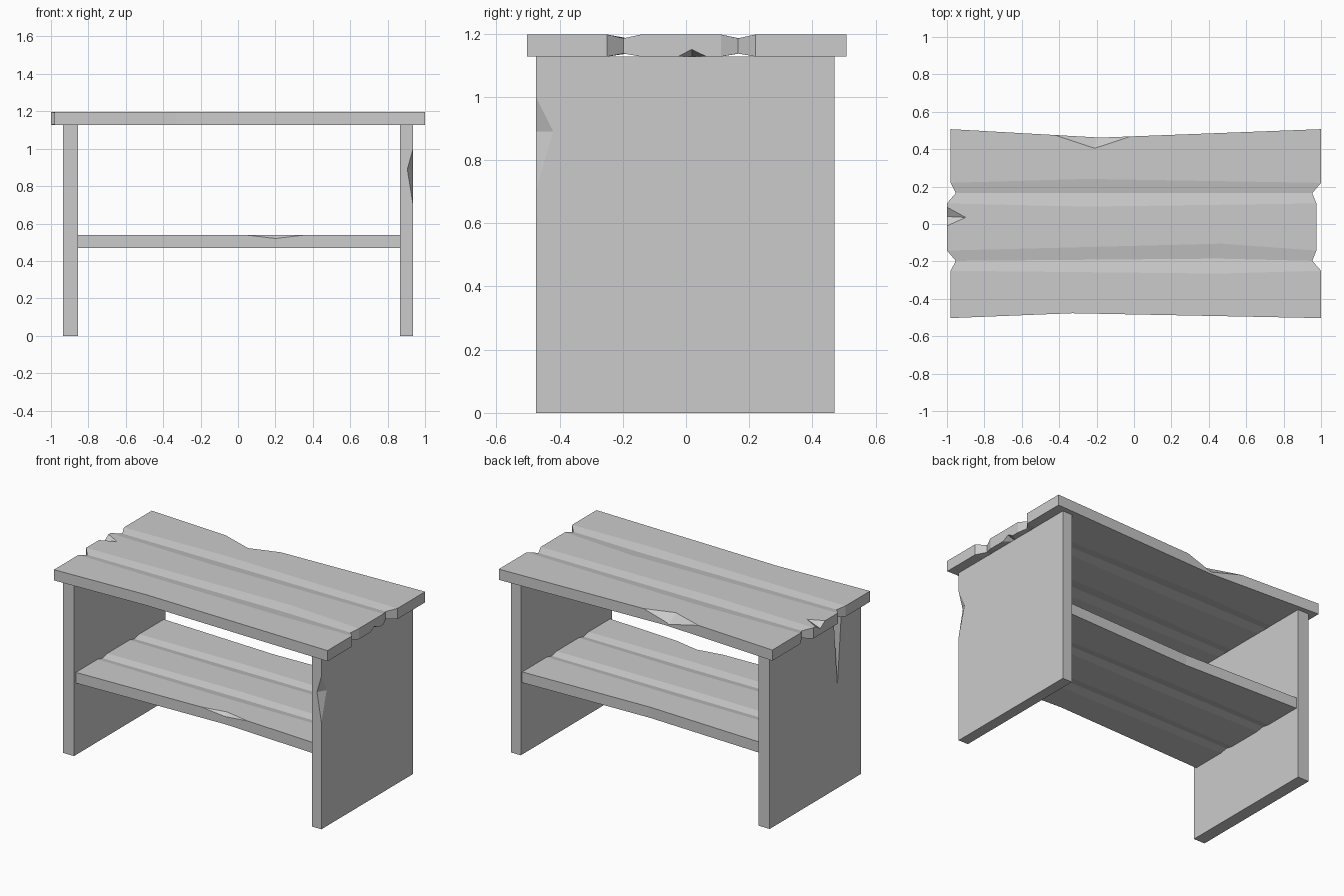
import bpy, bmesh
from mathutils import Vector

if "Cube" in bpy.data.objects:
    bpy.data.objects.remove(bpy.data.objects["Cube"])


def make_object(name, bm):
    bmesh.ops.recalc_face_normals(bm, faces=bm.faces)
    me = bpy.data.meshes.new(name)
    bm.to_mesh(me)
    bm.free()
    ob = bpy.data.objects.new(name, me)
    bpy.context.collection.objects.link(ob)
    return ob


def plank_slab(name, rows, z0, z1):
    """Rows run along x: (y_end, x_mid, y_mid, x_left, x_right, groove depth)."""
    bm = bmesh.new()
    grid = []
    for ye, xm, ym, xl, xr, d in rows:
        path = [(xl, ye), (xm, ym), (xr, ye)]
        grid.append([[bm.verts.new((x, y, z)) for x, y in path]
                     for z in (z0 + d * 0.8, z1 - d)])
    for a, b in zip(grid, grid[1:]):
        for lv in (0, 1):
            for i in (0, 1):
                bm.faces.new((a[lv][i], a[lv][i + 1], b[lv][i + 1], b[lv][i]))
        for i in (0, 2):
            bm.faces.new((a[0][i], b[0][i], b[1][i], a[1][i]))
    for r in (grid[0], grid[-1]):
        for i in (0, 1):
            bm.faces.new((r[0][i], r[0][i + 1], r[1][i + 1], r[1][i]))
    return make_object(name, bm)


def board(name, x0, x1, y0, y1, z0, z1):
    bm = bmesh.new()
    bmesh.ops.create_cube(bm, size=1)
    for v in bm.verts:
        v.co = ((x0 + x1) / 2 + v.co.x * (x1 - x0),
                (y0 + y1) / 2 + v.co.y * (y1 - y0),
                (z0 + z1) / 2 + v.co.z * (z1 - z0))
    return make_object(name, bm)


def chip(ob, a, b, p, q):
    """Nick the edge a-b; p and q are the crease ends on the two faces."""
    mid = (Vector(p) + Vector(q)) / 2
    bm = bmesh.new()
    v = [bm.verts.new(mid + (Vector(c) - mid) * 1.6) for c in (a, b, p, q)]
    for i, j, k in ((0, 1, 2), (0, 1, 3), (0, 2, 3), (1, 2, 3)):
        bm.faces.new((v[i], v[j], v[k]))
    cutter = make_object(ob.name + "_chip_cutter", bm)
    cutter.hide_render = True
    cutter.hide_set(True)
    mod = ob.modifiers.new("chip", 'BOOLEAN')
    mod.operation = 'DIFFERENCE'
    mod.solver = 'EXACT'
    mod.object = cutter


# Table top: three planks with worn edges and grooves between
top = plank_slab("table_top", [
    (-0.503, -0.33, -0.477, -0.98, 1.0, 0),
    (-0.25, 0.45, -0.265, -0.98, 1.0, 0),
    (-0.197, 0.45, -0.185, -0.953, 0.953, 0.012),
    (-0.142, 0.47, -0.105, -1.0, 0.975, 0),
    (0.11, -0.25, 0.093, -1.0, 0.975, 0),
    (0.165, -0.25, 0.167, -0.953, 0.953, 0.012),
    (0.22, -0.25, 0.241, -0.98, 1.0, 0),
    (0.507, -0.18, 0.462, -0.98, 1.0, 0)], 1.127, 1.197)
chip(top, (-1, 0.09, 1.197), (-1, -0.01, 1.197), (-0.9, 0.035, 1.197), (-1, 0.04, 1.165))
chip(top, (0.975, -0.025, 1.127), (0.975, 0.065, 1.127), (0.91, 0.02, 1.127), (0.975, 0.018, 1.15))
chip(top, (-0.42, 0.475, 1.197), (-0.02, 0.468, 1.197), (-0.21, 0.405, 1.197), (-0.2, 0.463, 1.14))

# Lower shelf
shelf = plank_slab("shelf", [
    (-0.455, 0.2, -0.42, -0.86, 0.87, 0),
    (-0.23, 0.1, -0.24, -0.86, 0.87, 0),
    (-0.18, 0.1, -0.175, -0.86, 0.87, 0.012),
    (-0.13, 0.1, -0.115, -0.86, 0.87, 0),
    (0.1, -0.1, 0.09, -0.86, 0.87, 0),
    (0.15, -0.1, 0.15, -0.86, 0.87, 0.012),
    (0.2, -0.1, 0.21, -0.86, 0.87, 0),
    (0.455, -0.04, 0.425, -0.86, 0.87, 0)], 0.47, 0.54)
chip(shelf, (0.03, -0.426, 0.54), (0.37, -0.429, 0.54), (0.2, -0.395, 0.54), (0.2, -0.42, 0.52))

# Side panels
left = board("left_side_panel", -0.935, -0.855, -0.475, 0.47, 0, 1.127)
chip(left, (-0.935, -0.27, 1.127), (-0.935, -0.19, 1.127), (-0.9, -0.23, 1.127), (-0.935, -0.23, 0.67))
right = board("right_side_panel", 0.867, 0.936, -0.475, 0.47, 0, 1.127)
chip(right, (0.936, -0.475, 1.0), (0.936, -0.475, 0.7), (0.905, -0.475, 0.89), (0.936, -0.42, 0.89))
